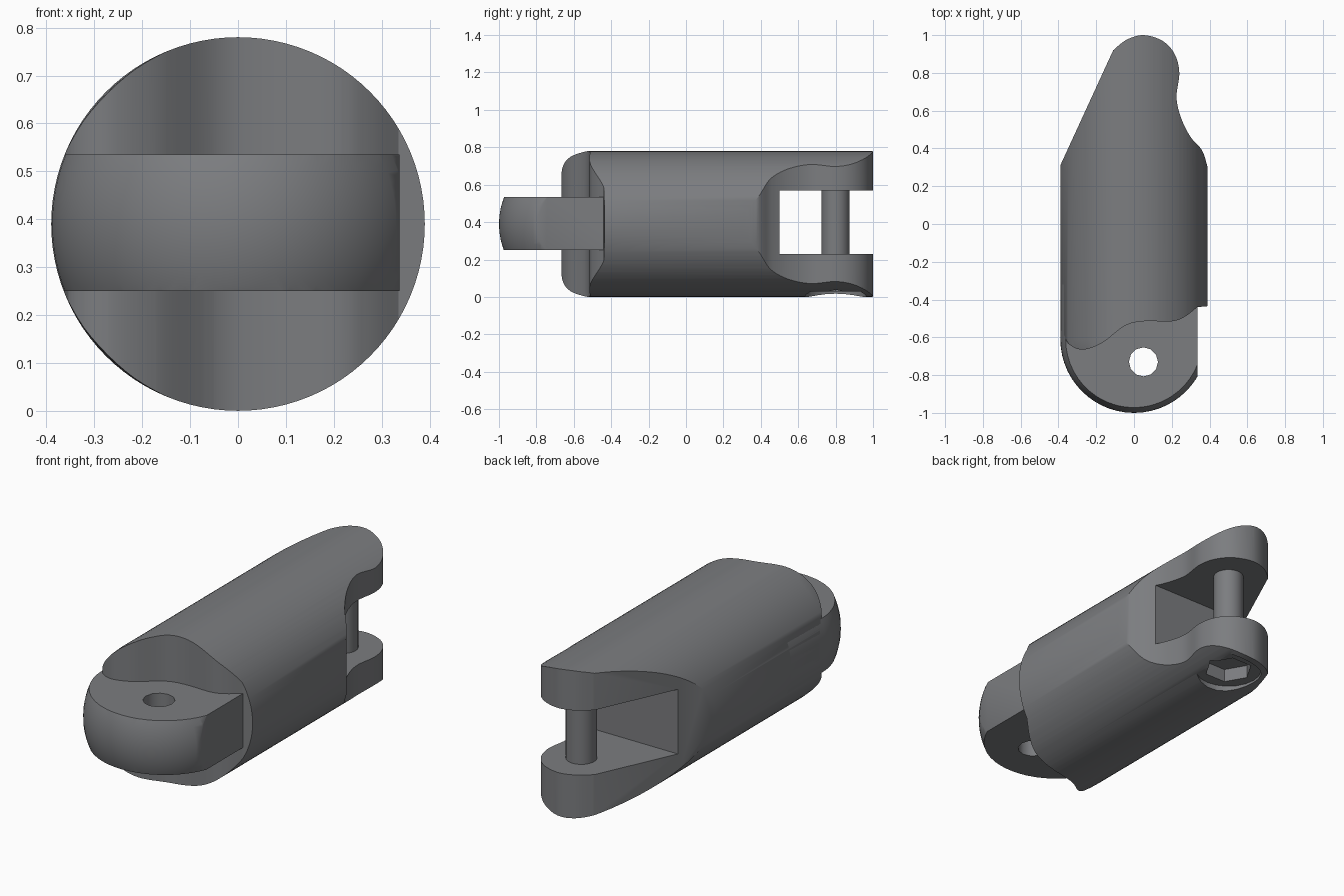
import bpy, bmesh, math
from mathutils import Vector

if "Cube" in bpy.data.objects:
    bpy.data.objects.remove(bpy.data.objects["Cube"])

R, ZC = 0.39, 0.39            # barrel radius and axis height
PIN = (0.05, 0.80)            # rear pin position
EYE = (0.05, -0.73)           # front eye position

grey = bpy.data.materials.new("dark grey")
grey.diffuse_color = (0.2, 0.205, 0.215, 1)
grey.use_nodes = True
grey.node_tree.nodes["Principled BSDF"].inputs["Base Color"].default_value = grey.diffuse_color


def make(name, bm):
    bmesh.ops.recalc_face_normals(bm, faces=bm.faces)
    me = bpy.data.meshes.new(name)
    bm.to_mesh(me)
    bm.free()
    me.materials.append(grey)
    ob = bpy.data.objects.new(name, me)
    bpy.context.collection.objects.link(ob)
    return ob


def prism(name, pts, z0, z1):
    bm = bmesh.new()
    face = bm.faces.new([bm.verts.new((x, y, z0)) for x, y in pts])
    ext = bmesh.ops.extrude_face_region(bm, geom=[face])["geom"]
    bmesh.ops.translate(bm, vec=(0, 0, z1 - z0),
                        verts=[v for v in ext if isinstance(v, bmesh.types.BMVert)])
    return make(name, bm)


def disc(center, r, n, turn=0.0):
    return [(center[0] + r * math.cos(turn + 2 * math.pi * i / n),
             center[1] + r * math.sin(turn + 2 * math.pi * i / n)) for i in range(n)]


def smooth(pts, steps=6):
    """Catmull-Rom curve through the points."""
    p = [Vector(q) for q in [pts[0]] + pts + [pts[-1]]]
    out = []
    for a, b, c, d in zip(p, p[1:], p[2:], p[3:]):
        for i in range(steps):
            t = i / steps
            out.append(tuple(0.5 * (2 * b + (c - a) * t + (2 * a - 5 * b + 4 * c - d) * t * t
                                    + (3 * b - a - 3 * c + d) * t ** 3)))
    return out + [pts[-1]]


def barrel(name, back, n=96):
    """Round bar along y with a domed front end and a flat back."""
    bm = bmesh.new()
    stations = [(-0.61 - R * math.cos(a), R * math.sin(a))
                for a in [math.pi / 2 * i / 14 for i in range(1, 15)]] + [(back, R)]
    rings = [[bm.verts.new((r * math.sin(2 * math.pi * i / n), y,
                            ZC + r * math.cos(2 * math.pi * i / n)))
              for i in range(n)] for y, r in stations]
    for a, b in zip(rings, rings[1:]):
        for i in range(n):
            j = (i + 1) % n
            bm.faces.new((a[i], a[j], b[j], b[i]))
    tip = bm.verts.new((0, -0.61 - R, ZC))
    for i in range(n):
        bm.faces.new((tip, rings[0][(i + 1) % n], rings[0][i]))
    bm.faces.new(rings[-1])
    return make(name, bm)


def combine(ob, other, op):
    mod = ob.modifiers.new(op, 'BOOLEAN')
    mod.operation, mod.solver, mod.object = op, 'EXACT', other
    dg = bpy.context.evaluated_depsgraph_get()
    me = bpy.data.meshes.new_from_object(ob.evaluated_get(dg))
    ob.modifiers.clear()
    ob.data = me
    bpy.data.objects.remove(other)


# Barrel trimmed by its plan outline: slanted left, rounded tip, waisted right, wavy front
tip = smooth([(-0.11, 0.92), (-0.04, 0.975), (0.05, 1.0), (0.15, 0.97), (0.215, 0.9),
              (0.24, 0.8), (0.225, 0.67), (0.25, 0.56), (0.30, 0.46), (0.36, 0.39),
              (0.39, 0.3), (0.42, 0.2)])
wave = smooth([(0.335, -0.44), (0.27, -0.49), (0.2, -0.515), (0.05, -0.515), (-0.05, -0.54),
               (-0.17, -0.63), (-0.27, -0.665), (-0.34, -0.64), (-0.37, -0.59), (-0.42, -0.5)])
body = barrel("link_body", 1.2)
outline = [(-0.45, 0.18)] + tip + [(0.45, 0.1), (0.45, -0.43)] + wave + [(-0.45, -0.45)]
combine(body, prism("outline_cutter", outline, -0.2, 1.0), 'INTERSECT')

# Rear slot between the two lugs
slot = [(-0.6, 0.5), (0.6, 0.5), (0.6, 1.3), (-0.6, 1.3)]
combine(body, prism("slot_cutter", slot, 0.23, 0.57), 'DIFFERENCE')

# Recess and hexagonal socket under the lower lug
combine(body, prism("recess_cutter", disc(PIN, 0.165, 20), -0.2, 0.03), 'DIFFERENCE')
combine(body, prism("socket_cutter", disc(PIN, 0.12, 6), -0.2, 0.1), 'DIFFERENCE')

# Pin joining the lugs
pin = prism("hinge_pin", disc(PIN, 0.075, 32), 0.2, 0.6)

# Front tongue: flat slab of the domed bar, squared off on the right, with an eye
tongue = barrel("front_tongue", -0.32)
slab = [(-0.6, -1.2), (0.337, -1.2), (0.337, -0.2), (-0.6, -0.2)]
combine(tongue, prism("slab_cutter", slab, 0.25, 0.535), 'INTERSECT')
combine(tongue, prism("eye_cutter", disc(EYE, 0.077, 12), 0.0, 0.9), 'DIFFERENCE')

# Smooth shading with sharp machined edges
for ob in (body, pin, tongue):
    bpy.ops.object.select_all(action='DESELECT')
    ob.select_set(True)
    bpy.context.view_layer.objects.active = ob
    bpy.ops.object.shade_smooth_by_angle(angle=math.radians(32))
